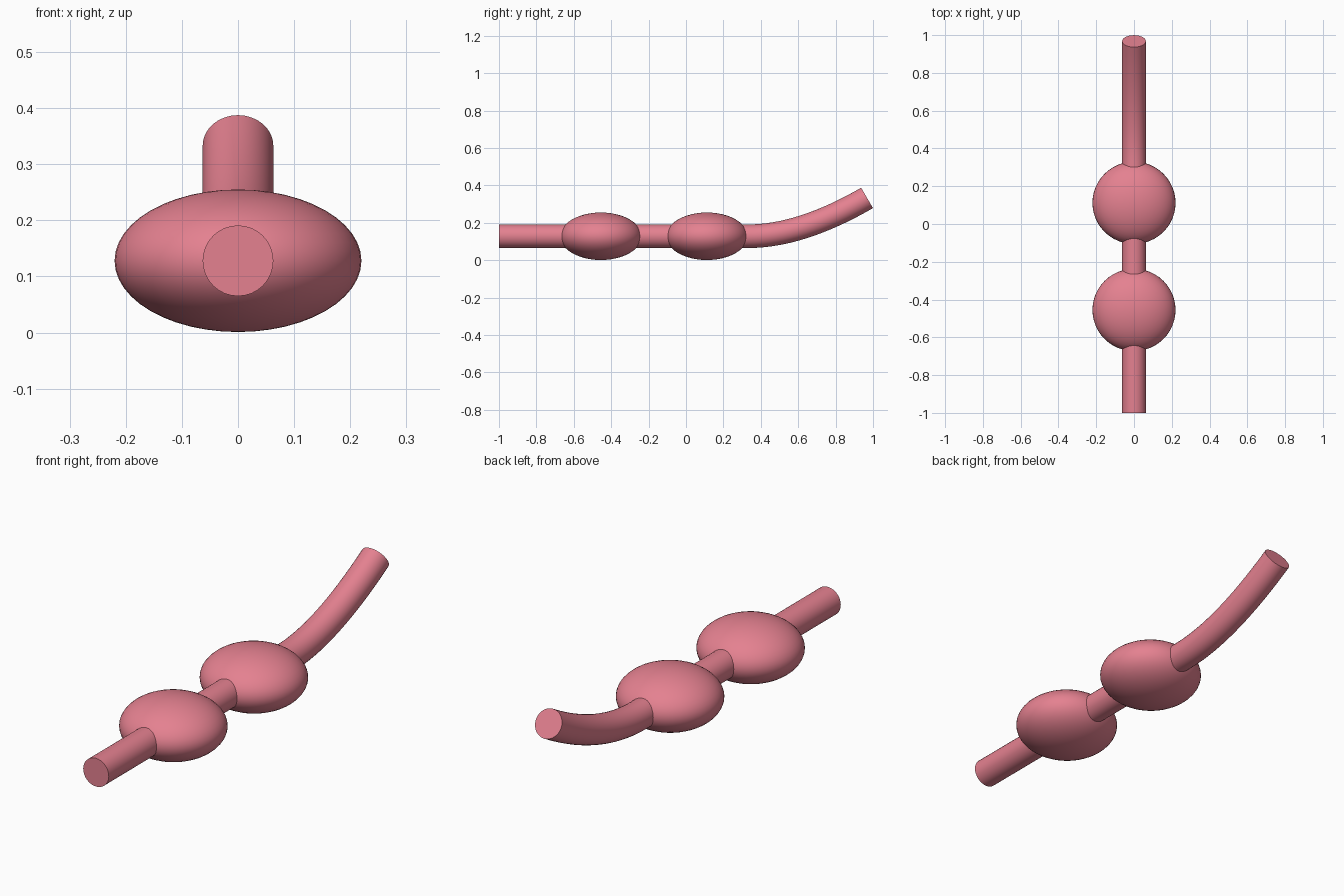
import bpy, bmesh
from math import sin, cos, pi
from mathutils import Vector

if "Cube" in bpy.data.objects:
    bpy.data.objects.remove(bpy.data.objects["Cube"])

mat = bpy.data.materials.new("rose")
mat.diffuse_color = (0.78, 0.22, 0.28, 1)
mat.use_nodes = True
mat.node_tree.nodes["Principled BSDF"].inputs["Base Color"].default_value = mat.diffuse_color
Z = 0.128          # height of the centre line
TUBE_R = 0.063


def finish(obj):
    obj.data.materials.append(mat)
    bpy.ops.object.select_all(action='DESELECT')
    obj.select_set(True)
    bpy.context.view_layer.objects.active = obj
    bpy.ops.object.shade_smooth_by_angle(angle=0.7)


# Flattened round beads
for name, y in (("front_bead", -0.455), ("rear_bead", 0.112)):
    bpy.ops.mesh.primitive_uv_sphere_add(segments=48, ring_count=24, location=(0, y, Z))
    bead = bpy.context.object
    bead.name = name
    bead.scale = (0.22, 0.218, 0.127)
    bpy.ops.object.transform_apply(location=False, rotation=False, scale=True)
    finish(bead)

# Centre line: straight rod, then an upward bend towards the back
path = [(Vector((0, y, Z)), Vector((0, 1, 0))) for y in (-1, -0.6, -0.17, 0.2)]
p0, p1, p2 = Vector((0, 0.33, Z)), Vector((0, 0.614, Z)), Vector((0, 0.968, 0.333))
for i in range(17):
    t = i / 16
    pos = p0 * (1 - t) ** 2 + p1 * 2 * t * (1 - t) + p2 * t * t
    path.append((pos, ((p1 - p0) * (1 - t) + (p2 - p1) * t).normalized()))

# Sweep a circle along the centre line and cap both ends
bm = bmesh.new()
N = 32
side = Vector((1, 0, 0))
rings = []
for pos, tangent in path:
    up = side.cross(tangent)
    rings.append([bm.verts.new(pos + TUBE_R * (side * cos(2 * pi * k / N) + up * sin(2 * pi * k / N)))
                  for k in range(N)])
for a, b in zip(rings, rings[1:]):
    for k in range(N):
        j = (k + 1) % N
        bm.faces.new((a[k], a[j], b[j], b[k]))
bm.faces.new(rings[0])
bm.faces.new(rings[-1])
bmesh.ops.recalc_face_normals(bm, faces=bm.faces)
mesh = bpy.data.meshes.new("curved_rod")
bm.to_mesh(mesh)
bm.free()
rod = bpy.data.objects.new("curved_rod", mesh)
bpy.context.collection.objects.link(rod)
finish(rod)
